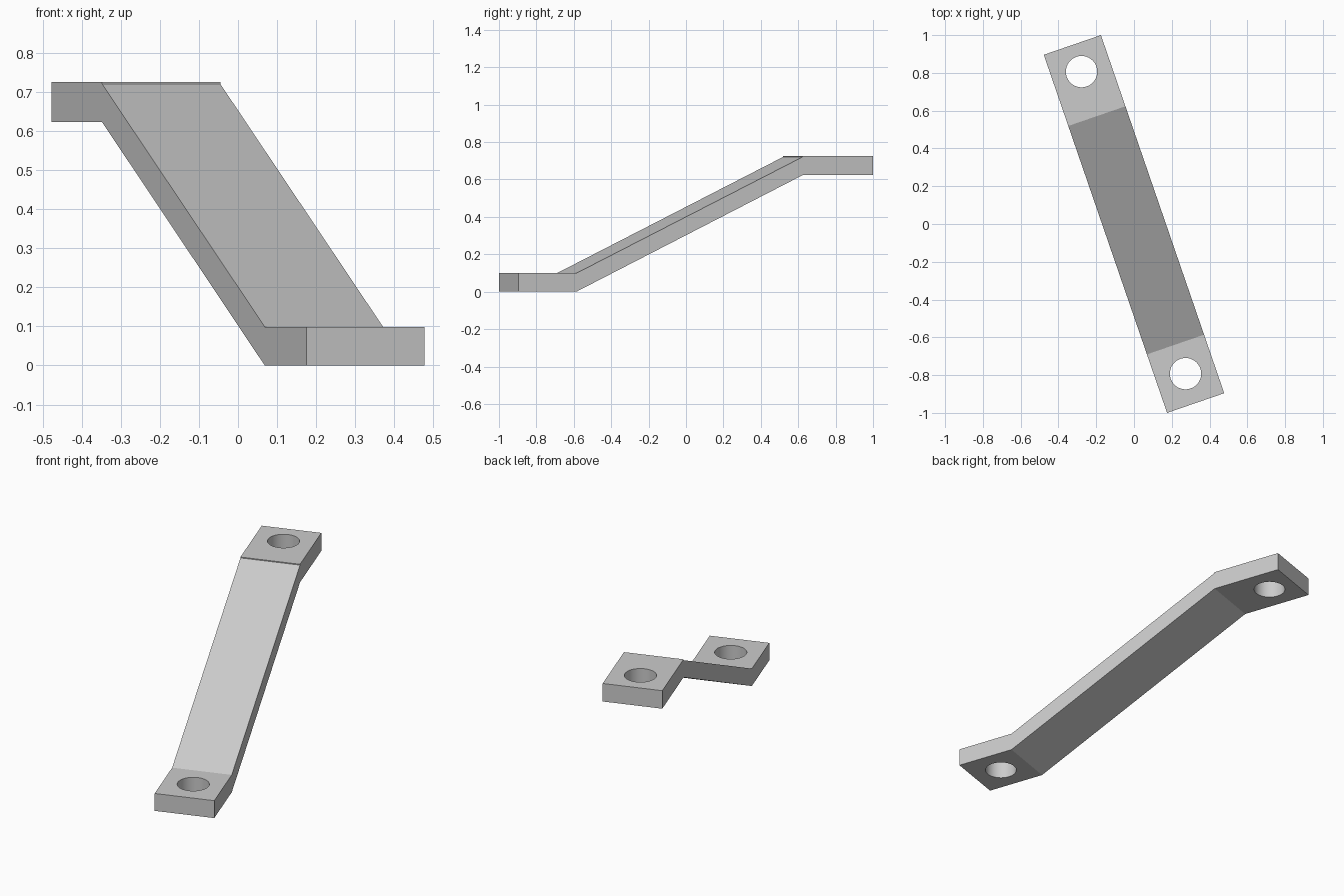
import bpy, bmesh, math
from mathutils import Matrix

cube = bpy.data.objects.get("Cube")
if cube:
    bpy.data.objects.remove(cube, do_unlink=True)

WIDTH, HALF_LEN, HOLE_R = 0.32, 1.0025, 0.083
TURN = Matrix.Rotation(math.radians(19), 4, 'Z')

# Material
grey = bpy.data.materials.new("plain_grey")
grey.use_nodes = True
colour = (0.6, 0.6, 0.6, 1)
grey.diffuse_color = colour
grey.node_tree.nodes["Principled BSDF"].inputs["Base Color"].default_value = colour


def make_object(name, bm):
    bmesh.ops.recalc_face_normals(bm, faces=bm.faces)
    mesh = bpy.data.meshes.new(name)
    bm.to_mesh(mesh)
    bm.free()
    mesh.materials.append(grey)
    obj = bpy.data.objects.new(name, mesh)
    bpy.context.collection.objects.link(obj)
    return obj


# Cranked bar: side profile (along, z) extruded across its width
profile = [(-HALF_LEN, 0), (-0.675, 0), (0.604, 0.623), (HALF_LEN, 0.623),
           (HALF_LEN, 0.7255), (0.604, 0.7255), (0.604, 0.7205),
           (-0.675, 0.099), (-HALF_LEN, 0.099)]
bm = bmesh.new()
face = bm.faces.new([bm.verts.new((-WIDTH / 2, y, z)) for y, z in profile])
side = bmesh.ops.extrude_face_region(bm, geom=[face])["geom"]
bmesh.ops.translate(bm, vec=(WIDTH, 0, 0),
                    verts=[v for v in side if isinstance(v, bmesh.types.BMVert)])
bm.transform(TURN)
bracket = make_object("offset_bracket", bm)

# Bolt holes through both end tabs
bm = bmesh.new()
for along, z in ((-0.838, 0.05), (0.853, 0.674)):
    bmesh.ops.create_cone(bm, cap_ends=True, segments=64, radius1=HOLE_R,
                          radius2=HOLE_R, depth=0.3,
                          matrix=TURN @ Matrix.Translation((0, along, z)))
cutter = make_object("hole_cutter", bm)
cutter.hide_render = True

cut = bracket.modifiers.new("bolt_holes", 'BOOLEAN')
cut.operation = 'DIFFERENCE'
cut.solver = 'EXACT'
cut.object = cutter
bpy.ops.object.select_all(action='DESELECT')
bracket.select_set(True)
bpy.context.view_layer.objects.active = bracket
bpy.ops.object.modifier_apply(modifier=cut.name)
bpy.data.objects.remove(cutter, do_unlink=True)

# Smooth hole walls, crisp outer edges
bpy.ops.object.shade_smooth_by_angle(angle=math.radians(20))
